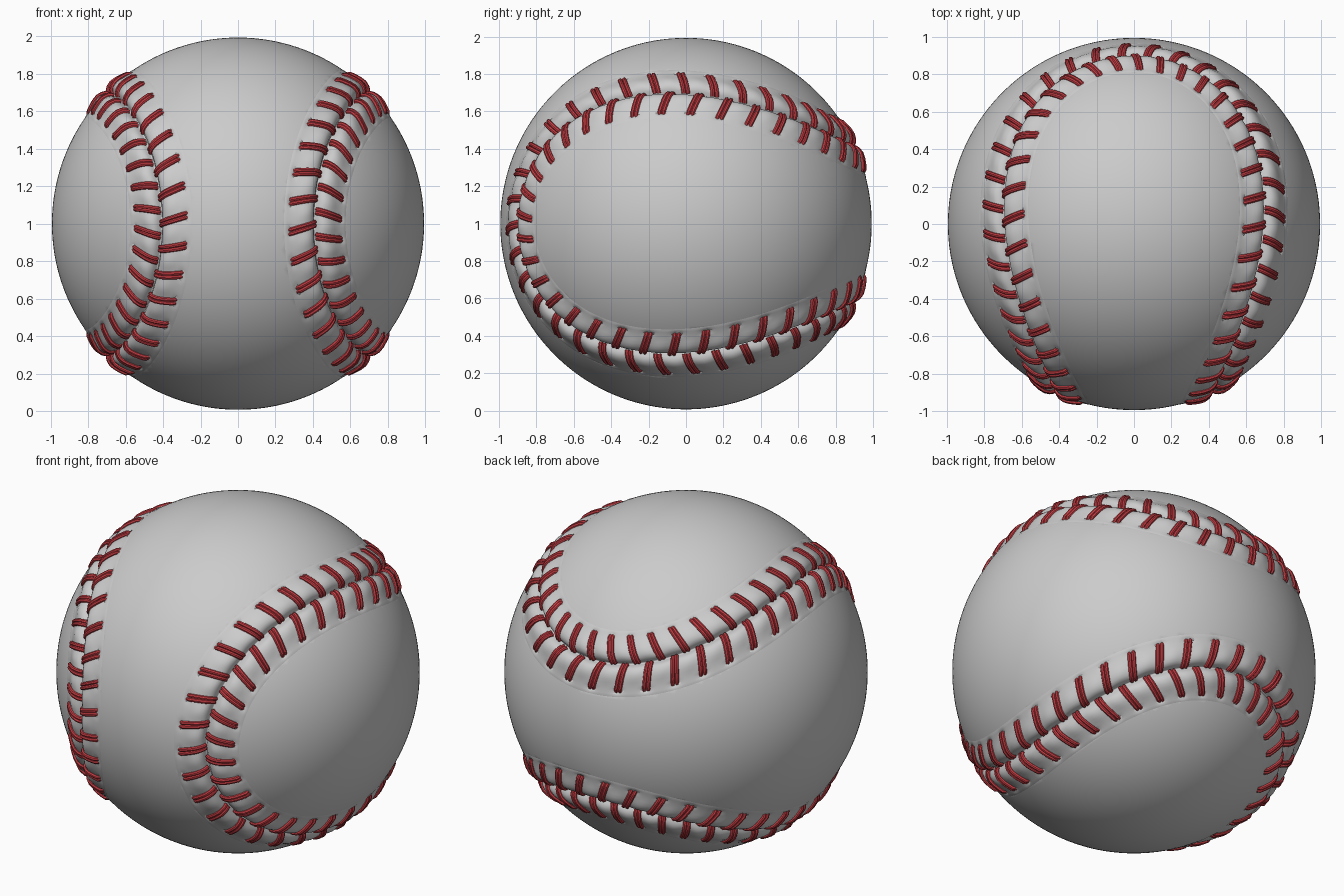
import bpy, bmesh, math
from mathutils import Vector, kdtree

if "Cube" in bpy.data.objects:
    bpy.data.objects.remove(bpy.data.objects["Cube"])

R = 0.993                 # ball radius
CENTRE = Vector((0, 0, 1))
A, B = 0.71, 0.29         # seam curve shape
C = 2 * math.sqrt(A * B)
N = 72                    # stitches on each side of the seam
SLANT = 0.16              # stitch lean along the seam
END = 0.15                # distance of the stitch holes from the seam


def seam(t):
    return Vector((A * math.cos(t) - B * math.cos(3 * t),
                   -C * math.cos(2 * t),
                   A * math.sin(t) + B * math.sin(3 * t))).normalized()


def on_ball(t, u, h):
    """Point at seam position t, sideways distance u, height h over the ball."""
    p = seam(t)
    side = p.cross(seam(t + 1e-3) - seam(t - 1e-3)).normalized()
    return (p * math.cos(u) + side * math.sin(u)) * (R + h)


PROFILE = [(0, -0.03), (0.006, -0.022), (0.014, -0.004), (0.028, 0.012), (0.045, 0.02),
           (0.065, 0.022), (0.085, 0.019), (0.105, 0.013), (0.122, 0.008),
           (0.137, 0.005), (0.15, 0.003), (0.165, 0.0018), (0.18, 0.0008), (0.2, -0.005)]


def welt_height(t, u):
    a = abs(u)
    h = PROFILE[-1][1]
    for (u0, h0), (u1, h1) in zip(PROFILE, PROFILE[1:]):
        if u0 <= a <= u1:
            h = h0 + (h1 - h0) * (a - u0) / (u1 - u0)
            break
    near = 0.5 + 0.5 * math.cos(N * (t + SLANT * a) + (math.pi if u < 0 else 0))
    if h > 0:
        h *= 1 - 0.4 * near * min(1, max(0, (0.16 - a) / 0.04))
    # small dimple at each stitch hole
    return h - 0.012 * near ** 3 * math.exp(-((a - END) / 0.012) ** 2)


def mesh_object(name, bm):
    me = bpy.data.meshes.new(name)
    bmesh.ops.recalc_face_normals(bm, faces=bm.faces)
    for f in bm.faces:
        f.smooth = True
    bm.to_mesh(me)
    bm.free()
    ob = bpy.data.objects.new(name, me)
    ob.location = CENTRE
    bpy.context.collection.objects.link(ob)
    return ob


# Ball body, sunk under the seam so the welt can carry the groove
tree = kdtree.KDTree(720)
for i in range(720):
    tree.insert(seam(i * math.tau / 720) * R, i)
tree.balance()
bm = bmesh.new()
bmesh.ops.create_icosphere(bm, subdivisions=6, radius=R)
for v in bm.verts:
    if tree.find(v.co)[2] < 0.13:
        v.co *= 0.95
mesh_object("ball_body", bm)

# Puckered leather welt swept along the seam
us = [-u for u, _ in reversed(PROFILE)] + [u for u, _ in PROFILE[1:]]
M = N * 10
bm = bmesh.new()
rows = []
for i in range(M):
    t = i * math.tau / M
    rows.append([bm.verts.new(on_ball(t, u, welt_height(t, u))) for u in us])
for i in range(M):
    r0, r1 = rows[i], rows[(i + 1) % M]
    for k in range(len(us) - 1):
        bm.faces.new((r0[k], r1[k], r1[k + 1], r0[k + 1]))
# outward normals on the open strip
bm.normal_update()
welt = mesh_object("seam_welt", bm)
if welt.data.polygons[0].normal.dot(welt.data.polygons[0].center) < 0:
    welt.data.flip_normals()

# Double red threads, slanted on both sides of the seam
cu = bpy.data.curves.new("red_stitches", 'CURVE')
cu.dimensions = '3D'
cu.bevel_depth = 0.0115
cu.bevel_resolution = 2
cu.use_fill_caps = True
PATH = [(0.004, -0.012), (0.014, 0.002), (0.03, 0.012), (0.055, 0.019), (0.085, 0.017),
        (0.115, 0.011), (0.138, 0.006), (0.152, -0.008)]
for side in (1, -1):
    for j in range(N):
        t0 = (math.tau * j - (math.pi if side < 0 else 0)) / N
        for shift in (-0.0062, 0.0062):
            sp = cu.splines.new('POLY')
            sp.points.add(len(PATH) - 1)
            for pt, (u, h) in zip(sp.points, PATH):
                pt.co = (*on_ball(t0 - SLANT * u + shift, side * u, h), 1)
stitches = bpy.data.objects.new("red_stitches", cu)
stitches.location = CENTRE
bpy.context.collection.objects.link(stitches)
red = bpy.data.materials.new("red_thread")
red.diffuse_color = (0.6, 0.05, 0.06, 1)
red.use_nodes = True
red.node_tree.nodes["Principled BSDF"].inputs["Base Color"].default_value = red.diffuse_color
cu.materials.append(red)
bpy.context.view_layer.objects.active = stitches
stitches.select_set(True)
bpy.ops.object.convert(target='MESH')
bpy.ops.object.shade_smooth_by_angle()
